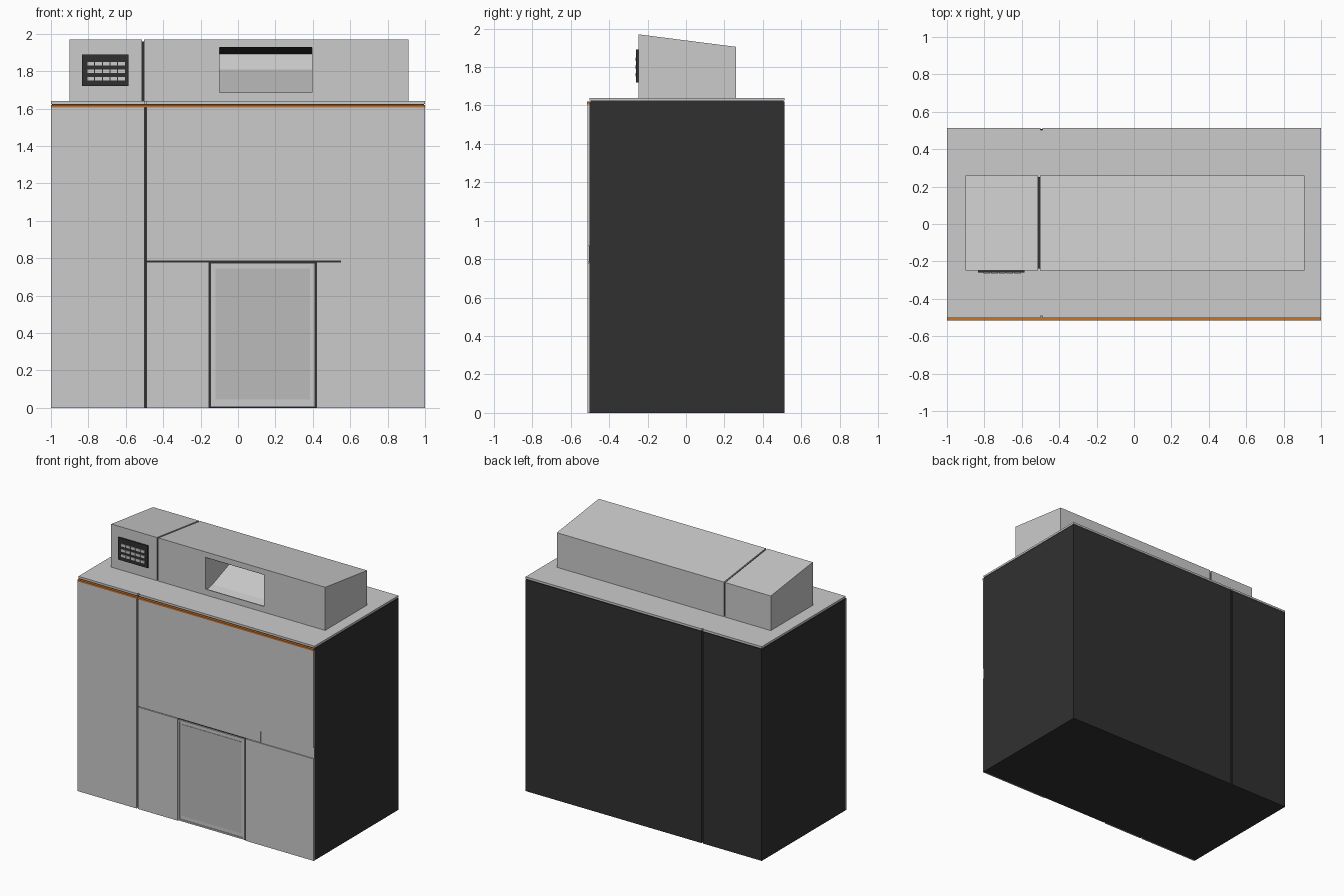
import bpy, bmesh
from mathutils import Vector

if "Cube" in bpy.data.objects:
    bpy.data.objects.remove(bpy.data.objects["Cube"])


def material(name, rgb):
    m = bpy.data.materials.new(name)
    m.diffuse_color = (*rgb, 1)
    m.use_nodes = True
    m.node_tree.nodes["Principled BSDF"].inputs["Base Color"].default_value = m.diffuse_color
    return m


DARK = material("dark_casing", (0.03, 0.03, 0.03))
ORANGE = material("orange_trim", (0.6, 0.17, 0.02))
SHADE = material("shaded_grey", (0.5, 0.5, 0.5))


def prism(name, pts, axis, a, b, mat=None):
    """Extrude a 2D outline along axis from a to b."""
    place = {'x': lambda p, t: (t, p[0], p[1]),
             'y': lambda p, t: (p[0], t, p[1]),
             'z': lambda p, t: (p[0], p[1], t)}[axis]
    bm = bmesh.new()
    face = bm.faces.new([bm.verts.new(place(p, a)) for p in pts])
    ext = bmesh.ops.extrude_face_region(bm, geom=[face])
    shift = Vector(place((0, 0), b - a))
    bmesh.ops.translate(bm, vec=shift, verts=[v for v in ext['geom'] if isinstance(v, bmesh.types.BMVert)])
    bmesh.ops.recalc_face_normals(bm, faces=bm.faces)
    me = bpy.data.meshes.new(name)
    bm.to_mesh(me)
    bm.free()
    ob = bpy.data.objects.new(name, me)
    bpy.context.collection.objects.link(ob)
    if mat:
        me.materials.append(mat)
    return ob


def box(name, x, y, z, mat=None):
    return prism(name, [(x[0], y[0]), (x[1], y[0]), (x[1], y[1]), (x[0], y[1])], 'z', *z, mat)


def notched(x0, x1, y0, y1, c, w=0.006, d=0.01):
    """Plan outline with a small groove at x = c in front and back."""
    return [(x0, y0), (c - w, y0), (c - w, y0 + d), (c + w, y0 + d), (c + w, y0), (x1, y0),
            (x1, y1), (c + w, y1), (c + w, y1 - d), (c - w, y1 - d), (c - w, y1), (x0, y1)]


# Casing and worktop, grooved at the panel seam
SEAM = -0.495
prism("casing", notched(-1, 1, -0.502, 0.512, SEAM), 'z', 0, 1.62, DARK)
prism("worktop", notched(-1, 1, -0.502, 0.512, SEAM), 'z', 1.625, 1.64)
box("worktop_gap", (-0.995, 0.995), (-0.495, 0.507), (1.62, 1.625), DARK)
box("orange_strip", (-1, 1), (-0.515, -0.5), (1.606, 1.62), ORANGE)

# Front panels
FRONT = (-0.512, -0.502)
box("left_panel", (-1, SEAM - 0.006), FRONT, (0, 1.606))
prism("upper_panel", [(SEAM + 0.006, 0.785), (0.55, 0.785), (0.55, 0.87), (1, 0.87),
                      (1, 1.606), (SEAM + 0.006, 1.606)], 'y', *FRONT)
box("handle_recess", (0.55, 1), (-0.505, -0.502), (0.78, 0.87))
box("lower_middle_panel", (SEAM + 0.006, -0.155), FRONT, (0, 0.78))
box("lower_right_panel", (0.42, 1), FRONT, (0, 0.78))

# Hatch: frame with recessed centre and darker inner panel
hatch = box("hatch_frame", (-0.148, 0.413), FRONT, (0.004, 0.775))
bm = bmesh.new()
bm.from_mesh(hatch.data)
front = min(bm.faces, key=lambda f: f.calc_center_median().y)
bmesh.ops.inset_individual(bm, faces=[front], thickness=0.016)
bmesh.ops.inset_individual(bm, faces=[front], thickness=0.001, depth=-0.006)
bm.to_mesh(hatch.data)
bm.free()
box("hatch_panel", (-0.12, 0.385), (-0.509, -0.504), (0.045, 0.745), SHADE)


# Sloped upper housing in two parts with a narrow core in the gap
def sloped(name, x0, x1, inset=0.0, mat=None):
    return prism(name, [(-0.248 + inset, 1.64), (0.26 - inset, 1.64),
                        (0.26 - inset, 1.905 - inset), (-0.248 + inset, 1.97 - inset)], 'x', x0, x1, mat)


sloped("control_housing", -0.9, -0.514)
sloped("housing_gap", -0.514, -0.502, 0.01, DARK)
housing = sloped("chute_housing", -0.502, 0.912)

# Chute opening: ramp floor, back wall and sloped ceiling
cutter = prism("chute_cutter", [(-0.3, 1.685), (-0.24, 1.685), (-0.24, 1.675), (-0.165, 1.69), (0.15, 1.81),
                                (0.235, 1.895), (-0.248, 1.93), (-0.3, 1.93)], 'x', -0.1, 0.395)
cutter.hide_render = True
mod = housing.modifiers.new("opening", 'BOOLEAN')
mod.object = cutter
mod.operation = 'DIFFERENCE'
mod.solver = 'EXACT'
bpy.context.view_layer.objects.active = housing
bpy.ops.object.modifier_apply(modifier=mod.name)
bpy.data.objects.remove(cutter)
prism("chute_ceiling", [(-0.246, 1.926), (0.225, 1.892), (0.225, 1.898), (-0.246, 1.932)],
      'x', -0.1, 0.395, DARK)

# Keypad
box("keypad_plate", (-0.835, -0.585), (-0.259, -0.248), (1.72, 1.89), DARK)
for r in range(3):
    for c in range(5):
        x, z = -0.787 + c * 0.041, 1.76 + r * 0.04
        box(f"key_{r}_{c}", (x - 0.018, x + 0.018), (-0.264, -0.257), (z - 0.01, z + 0.01))
